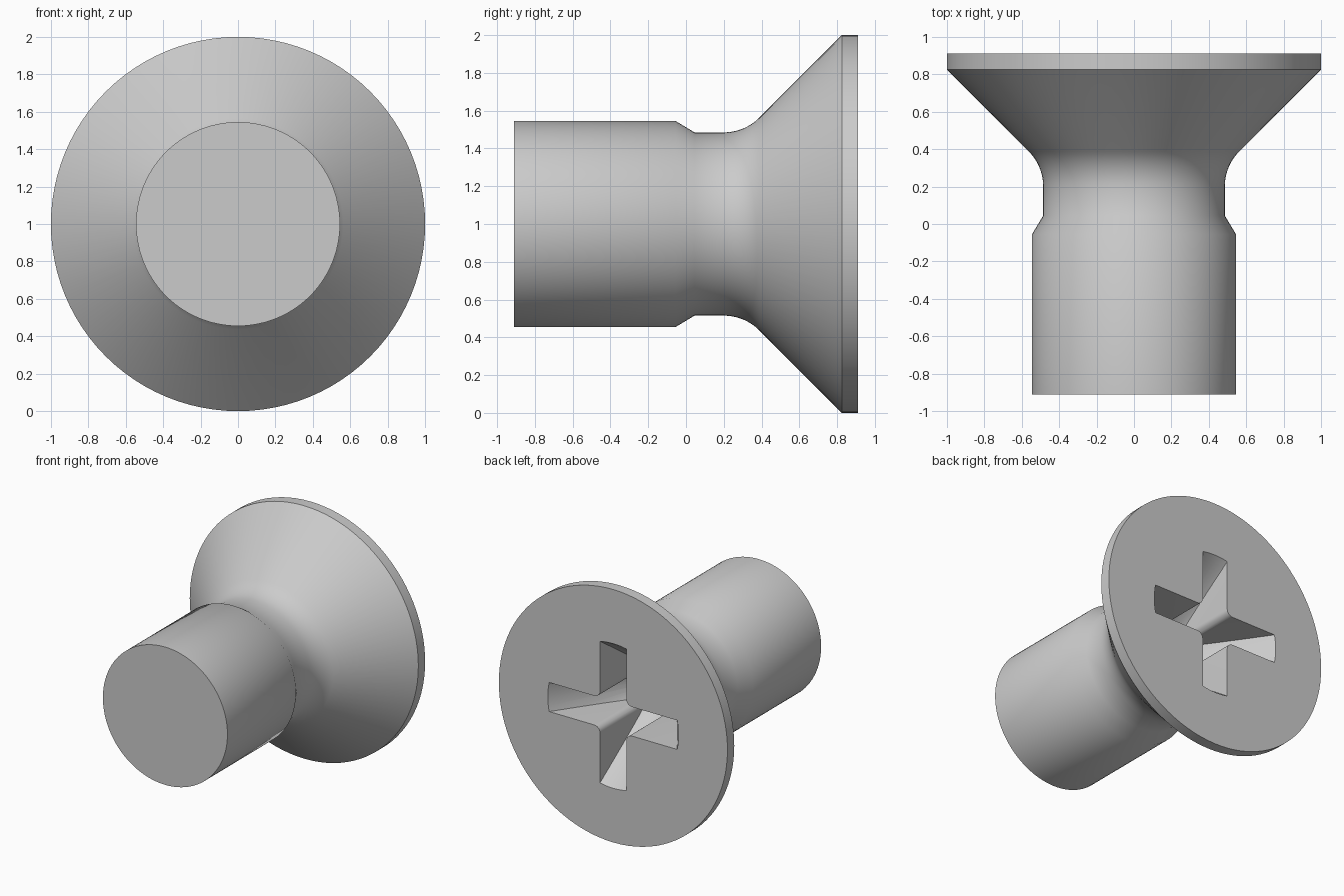
import bpy
import bmesh
from math import sin, cos, pi, radians
from mathutils import Matrix, Vector

cube = bpy.data.objects.get("Cube")
if cube:
    bpy.data.objects.remove(cube, do_unlink=True)

SIDES = 96
CENTRE_Z = 1.0
BACK = 0.91          # y of the flat head face

steel = bpy.data.materials.new("grey steel")
steel.use_nodes = True
steel.diffuse_color = (0.6, 0.6, 0.6, 1)
steel.node_tree.nodes["Principled BSDF"].inputs["Base Color"].default_value = (0.6, 0.6, 0.6, 1)


def make_object(name, bm):
    bmesh.ops.recalc_face_normals(bm, faces=bm.faces)
    mesh = bpy.data.meshes.new(name)
    bm.to_mesh(mesh)
    bm.free()
    mesh.materials.append(steel)
    obj = bpy.data.objects.new(name, mesh)
    bpy.context.collection.objects.link(obj)
    return obj


def lathe(name, profile):
    """Turn (radius, y) points around the lengthwise axis and cap both ends."""
    bm = bmesh.new()
    rings = [[bm.verts.new((r * cos(2 * pi * i / SIDES), y,
                            CENTRE_Z + r * sin(2 * pi * i / SIDES)))
              for i in range(SIDES)] for r, y in profile]
    for a, b in zip(rings, rings[1:]):
        for i in range(SIDES):
            j = (i + 1) % SIDES
            bm.faces.new((a[i], a[j], b[j], b[i]))
    bm.faces.new(rings[0])
    bm.faces.new(rings[-1])
    return make_object(name, bm)


def cross_prism(name, half_width, reach, fillet, y0, y1):
    """Plus-shaped bar with rounded inner corners."""
    bm = bmesh.new()
    c = half_width + fillet
    quarter = [Vector((reach, 0, -half_width)), Vector((reach, 0, half_width))]
    for k in range(7):
        a = radians(270 - 15 * k)
        quarter.append(Vector((c + fillet * cos(a), 0, c + fillet * sin(a))))
    outline = []
    for q in range(4):
        turn = Matrix.Rotation(-q * pi / 2, 3, 'Y')
        outline += [bm.verts.new(turn @ p + Vector((0, y0, CENTRE_Z))) for p in quarter]
    face = bm.faces.new(outline)
    grown = bmesh.ops.extrude_face_region(bm, geom=[face])["geom"]
    bmesh.ops.translate(bm, vec=(0, y1 - y0, 0),
                        verts=[v for v in grown if isinstance(v, bmesh.types.BMVert)])
    return make_object(name, bm)


def apply_boolean(obj, other, operation):
    mod = obj.modifiers.new("cut", 'BOOLEAN')
    mod.operation = operation
    mod.solver = 'EXACT'
    mod.object = other
    bpy.context.view_layer.objects.active = obj
    bpy.ops.object.modifier_apply(modifier=mod.name)
    bpy.data.objects.remove(other, do_unlink=True)


# Screw body: shank, chamfer, neck, curved flare and countersunk head
R = 0.266
flare = [(0.485 + R * (1 - cos(radians(a))), 0.2 + R * sin(radians(a)))
         for a in range(0, 46, 5)]
body = lathe("screw_body", [(0.545, -BACK), (0.545, -0.055), (0.485, 0.045)]
             + flare + [(1.0, 0.825), (1.0, BACK)])

# Cross recess: a plus-shaped bar narrowed by a cone
SLOPE, OVER = 0.67, 0.1
recess = cross_prism("recess_cutter", 0.115, 0.8, 0.05, -0.2, BACK + 0.05)
taper = lathe("recess_taper", [(0.01, BACK - 0.56 / SLOPE),
                               (0.572 + SLOPE * OVER, BACK + OVER)])
apply_boolean(recess, taper, 'INTERSECT')
apply_boolean(body, recess, 'DIFFERENCE')

# Smooth turned surfaces with crisp rims
bpy.ops.object.select_all(action='DESELECT')
body.select_set(True)
bpy.context.view_layer.objects.active = body
bpy.ops.object.shade_smooth_by_angle(angle=radians(32))
